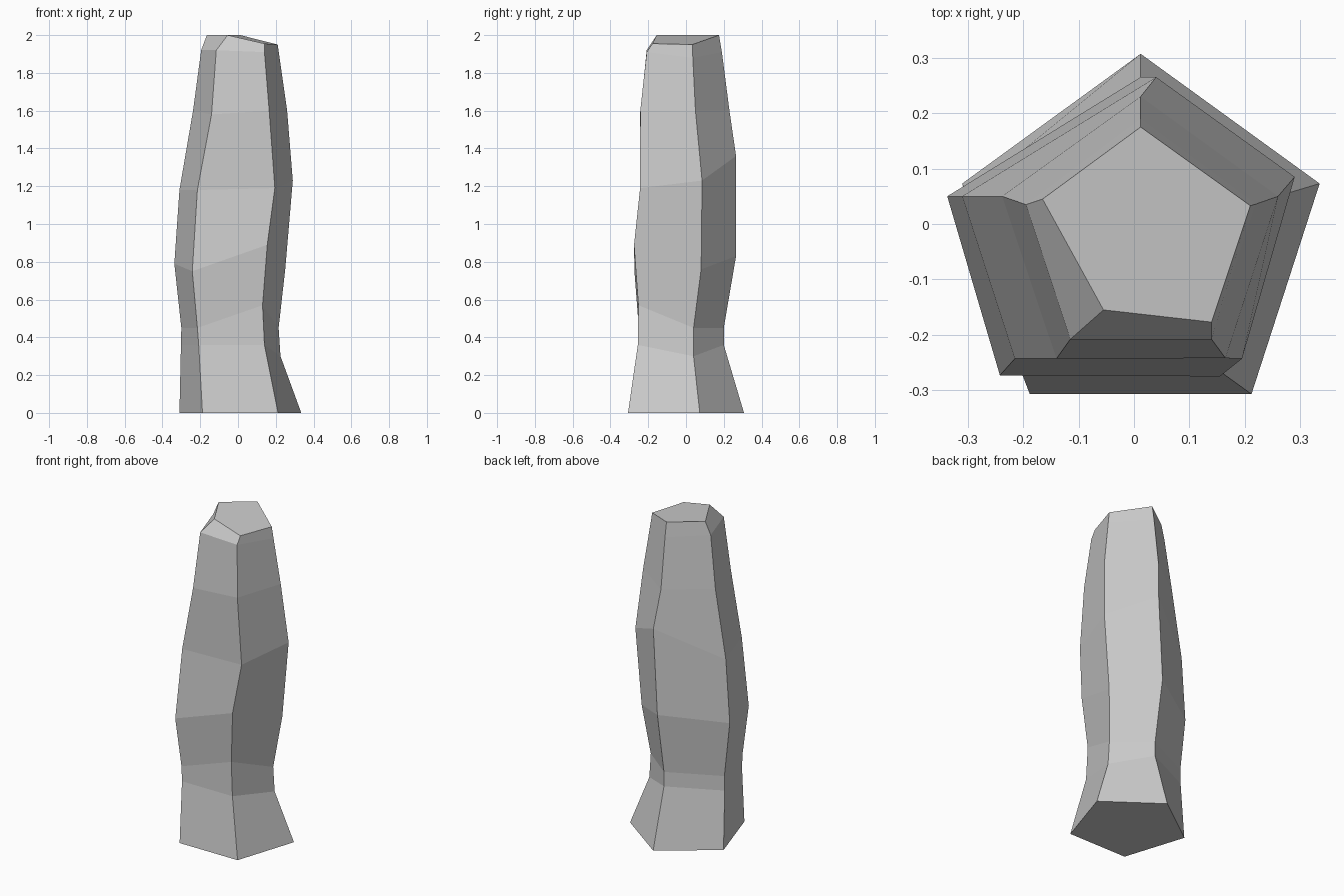
import bpy, bmesh

# Vertical edge paths of the five-sided stone column, bottom to top
back = [(.012, .307, 0), (.012, .2, .36), (.012, .2, .45), (.012, .265, .83),
        (.04, .265, 1.36), (.012, .23, 1.6), (.012, .19, 1.91), (.012, .175, 2)]
left = [(-.31, .073, 0), (-.302, .05, .36), (-.3, .05, .45), (-.337, .05, .79),
        (-.31, .05, 1.18), (-.238, .05, 1.6), (-.195, .035, 1.92), (-.165, .045, 2)]
front_left = [(-.188, -.307, 0), (-.208, -.255, .36), (-.215, -.25, .45), (-.242, -.273, .75),
              (-.215, -.243, 1.18), (-.14, -.243, 1.58), (-.115, -.208, 1.92), (-.055, -.155, 2)]
front_right = [(.212, -.307, 0), (.14, -.255, .36), (.13, -.252, .57), (.155, -.275, .89),
               (.195, -.243, 1.19), (.165, -.242, 1.6), (.14, -.208, 1.91), (.14, -.177, 1.955)]
right = [(.335, .073, 0), (.225, .04, .3), (.215, .04, .45), (.25, .08, .76),
         (.29, .085, 1.23), (.26, .05, 1.6), (.22, .036, 1.88), (.21, .033, 1.95)]

# Skin the paths with flat panels and cap both ends
bm = bmesh.new()
edges = [[bm.verts.new(p) for p in path]
         for path in (back, left, front_left, front_right, right)]
for i, a in enumerate(edges):
    b = edges[(i + 1) % 5]
    for k in range(len(a) - 1):
        bm.faces.new((a[k], b[k], b[k + 1], a[k + 1]))
bm.faces.new([e[0] for e in edges])
bm.faces.new([e[-1] for e in edges])
bmesh.ops.recalc_face_normals(bm, faces=bm.faces)

mesh = bpy.data.meshes.new("stone_pillar")
bm.to_mesh(mesh)
bm.free()
bpy.context.collection.objects.link(bpy.data.objects.new("stone_pillar", mesh))
